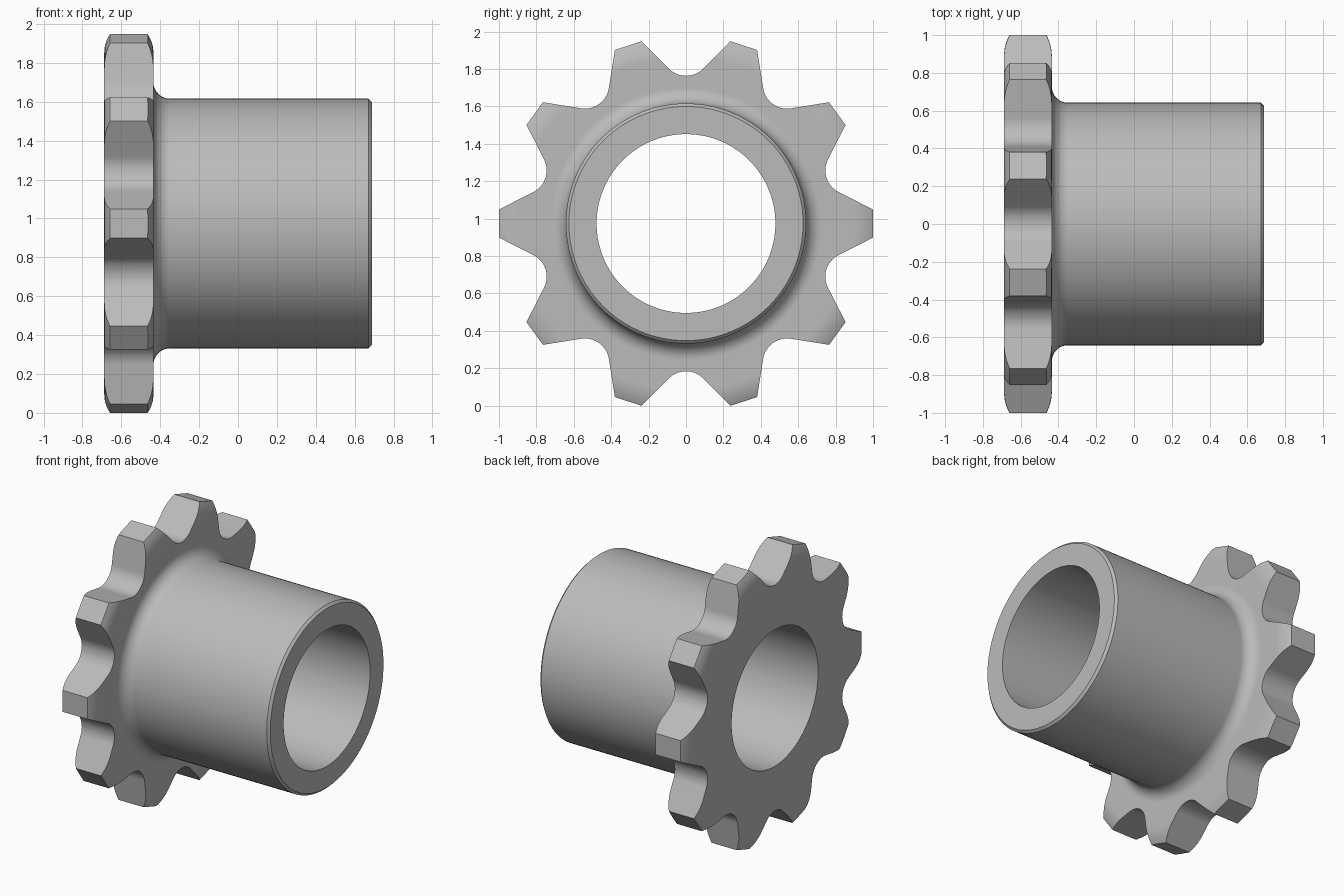
import bpy
import bmesh
from math import sin, cos, pi, radians, asin
from mathutils import Matrix, Vector

if "Cube" in bpy.data.objects:
    bpy.data.objects.remove(bpy.data.objects["Cube"], do_unlink=True)

AXIS_Z = 0.974
TEETH = 10
X0, X1, FLANGE = -0.688, 0.688, -0.435      # sprocket face, hub end, flange back
BORE, HUB, FILLET, BEVEL = 0.478, 0.642, 0.085, 0.016
ROOT, GULLET, TIP_HALF = 0.79, 0.13, 0.075
OUTER, RELIEF_H, RELIEF_D = 1.01, 0.12, 0.034

steel = bpy.data.materials.new("grey steel")
steel.use_nodes = True
colour = (0.5, 0.5, 0.5, 1)
steel.diffuse_color = colour
steel.node_tree.nodes["Principled BSDF"].inputs["Base Color"].default_value = colour


def arc(cx, cy, r, a, b, n):
    """Points on an arc from angle a to b in degrees."""
    steps = [radians(a + (b - a) * i / n) for i in range(n + 1)]
    return [(cx + r * cos(t), cy + r * sin(t)) for t in steps]


def finish(bm, name):
    bmesh.ops.recalc_face_normals(bm, faces=bm.faces)
    mesh = bpy.data.meshes.new(name)
    bm.to_mesh(mesh)
    bm.free()
    mesh.materials.append(steel)
    obj = bpy.data.objects.new(name, mesh)
    bpy.context.collection.objects.link(obj)
    obj.location.z = AXIS_Z
    return obj


# Turned blank: bore, hub with fillet, flange with rounded rim, as (x, radius)
relief_r = (RELIEF_H ** 2 + RELIEF_D ** 2) / (2 * RELIEF_D)
sweep = asin(RELIEF_H / relief_r) * 180 / pi
start = OUTER - RELIEF_H
profile = [(X0, BORE), (X1, BORE), (X1, HUB - BEVEL), (X1 - BEVEL, HUB)]
profile += arc(FLANGE + FILLET, HUB + FILLET, FILLET, 270, 180, 10)
profile += arc(FLANGE - relief_r, start, relief_r, 0, sweep, 6)
profile += arc(X0 + relief_r, start, relief_r, 180 - sweep, 180, 6)

SEGMENTS = 120
bm = bmesh.new()
rings = []
for s in range(SEGMENTS):
    turn = Matrix.Rotation(2 * pi * s / SEGMENTS, 3, 'X')
    rings.append([bm.verts.new(turn @ Vector((x, r, 0))) for x, r in profile])
for s, ring in enumerate(rings):
    after = rings[(s + 1) % SEGMENTS]
    for i in range(len(ring)):
        j = (i + 1) % len(ring)
        bm.faces.new((ring[i], ring[j], after[j], after[i]))
sprocket = finish(bm, "sprocket_with_hub")

# Toothed outline: flat tip, straight flanks and round gullets
outline = []
half = pi / TEETH
for k in range(TEETH):
    tooth = Matrix.Rotation(2 * half * k, 2)
    gap = Matrix.Rotation(2 * half * k + half, 2)
    outline += [tooth @ Vector((1, -TIP_HALF)), tooth @ Vector((1, TIP_HALF))]
    outline += [gap @ Vector(p) for p in arc(ROOT + GULLET, 0, GULLET, 225, 135, 14)]
bm = bmesh.new()
base = bm.faces.new([bm.verts.new((X0 - 0.1, p.x, p.y)) for p in outline])
grown = bmesh.ops.extrude_face_region(bm, geom=[base])
bmesh.ops.translate(bm, vec=(X1 - X0 + 0.2, 0, 0),
                    verts=[v for v in grown["geom"] if isinstance(v, bmesh.types.BMVert)])
cutter = finish(bm, "tooth_cutter")
cutter.hide_render = True

# Cut the teeth into the blank
cut = sprocket.modifiers.new("teeth", 'BOOLEAN')
cut.operation = 'INTERSECT'
cut.solver = 'EXACT'
cut.object = cutter
bpy.ops.object.select_all(action='DESELECT')
bpy.context.view_layer.objects.active = sprocket
sprocket.select_set(True)
bpy.ops.object.modifier_apply(modifier=cut.name)
bpy.data.objects.remove(cutter, do_unlink=True)
bpy.ops.object.shade_smooth_by_angle(angle=radians(25))
weighted = sprocket.modifiers.new("clean shading", 'WEIGHTED_NORMAL')
weighted.keep_sharp = True
